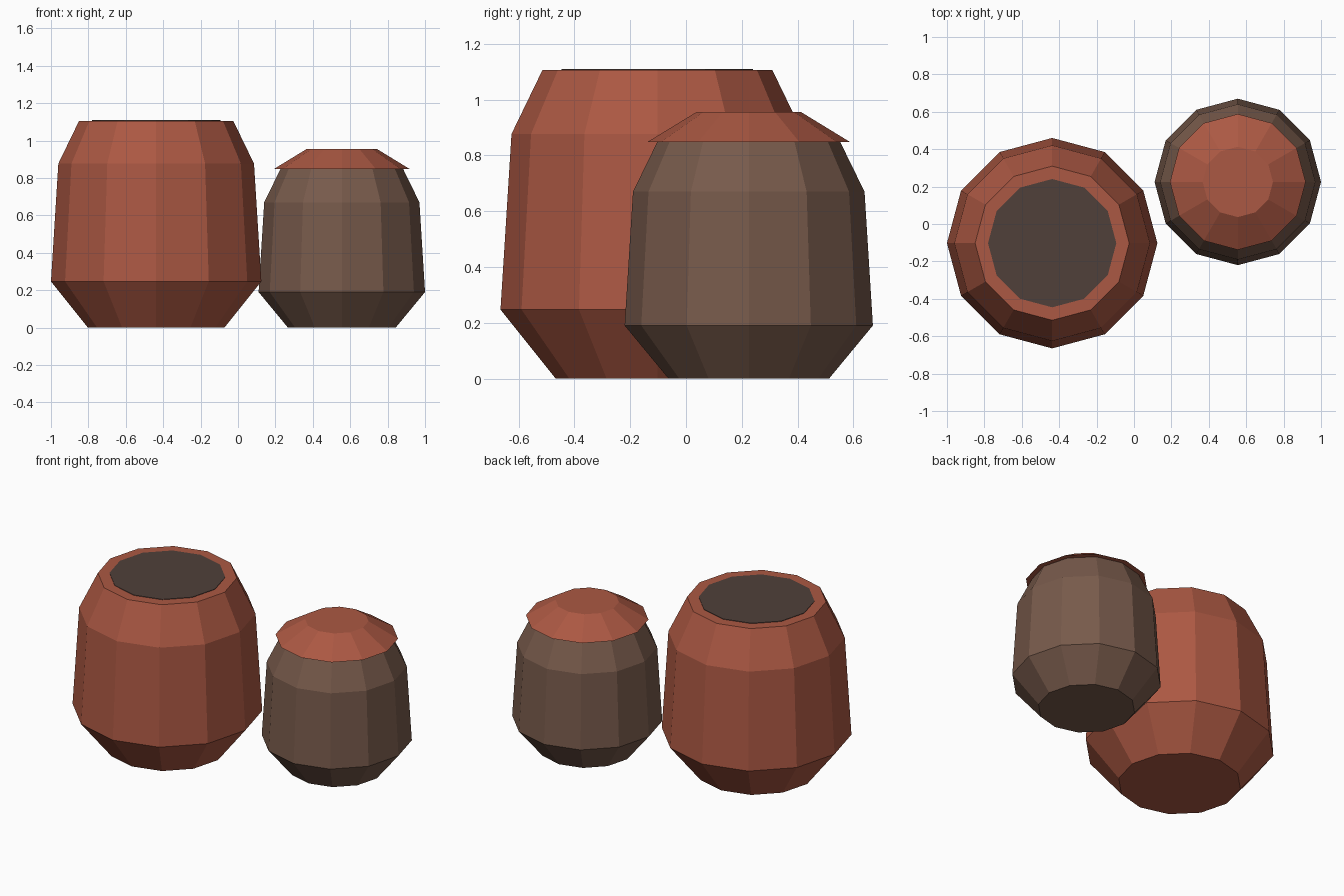
import bpy
import bmesh
from math import cos, sin, tau

default_cube = bpy.data.objects.get("Cube")
if default_cube:
    bpy.data.objects.remove(default_cube, do_unlink=True)

SIDES = 12


def make_material(name, color):
    mat = bpy.data.materials.new(name)
    mat.use_nodes = True
    mat.diffuse_color = (*color, 1)
    mat.node_tree.nodes["Principled BSDF"].inputs["Base Color"].default_value = (*color, 1)
    return mat


def lathe(name, center, profile, mat):
    """Closed, flat-faced turned solid; profile is (radius, height) from bottom to top."""
    bm = bmesh.new()
    rings = []
    for radius, z in profile:
        rings.append([bm.verts.new((radius * cos(tau * i / SIDES),
                                    radius * sin(tau * i / SIDES), z))
                      for i in range(SIDES)])
    for low, high in zip(rings, rings[1:]):
        for i in range(SIDES):
            j = (i + 1) % SIDES
            bm.faces.new((low[i], low[j], high[j], high[i]))
    bm.faces.new(rings[0][::-1])
    bm.faces.new(rings[-1])
    mesh = bpy.data.meshes.new(name)
    bm.to_mesh(mesh)
    bm.free()
    mesh.materials.append(mat)
    obj = bpy.data.objects.new(name, mesh)
    obj.location = (*center, 0)
    bpy.context.collection.objects.link(obj)
    return obj


terracotta = make_material("terracotta", (0.41, 0.098, 0.056))
brown_clay = make_material("brown_clay", (0.185, 0.102, 0.07))
dark_filling = make_material("dark_filling", (0.08, 0.051, 0.042))

large_center = (-0.4375, -0.1025)
small_center = (0.555, 0.225)

# Large open pot with its dark contents shown as a thin plate in the mouth
lathe("large_pot", large_center,
      [(0.365, 0), (0.5625, 0.247), (0.523, 0.877), (0.412, 1.106)], terracotta)
lathe("large_pot_contents", large_center,
      [(0.343, 1.104), (0.343, 1.109)], dark_filling)

# Small pot with an overhanging sloped lid
lathe("small_pot", small_center,
      [(0.288, 0), (0.445, 0.19), (0.415, 0.67), (0.327, 0.85)], brown_clay)
lathe("small_pot_lid", small_center,
      [(0.363, 0.848), (0.188, 0.955)], terracotta)
